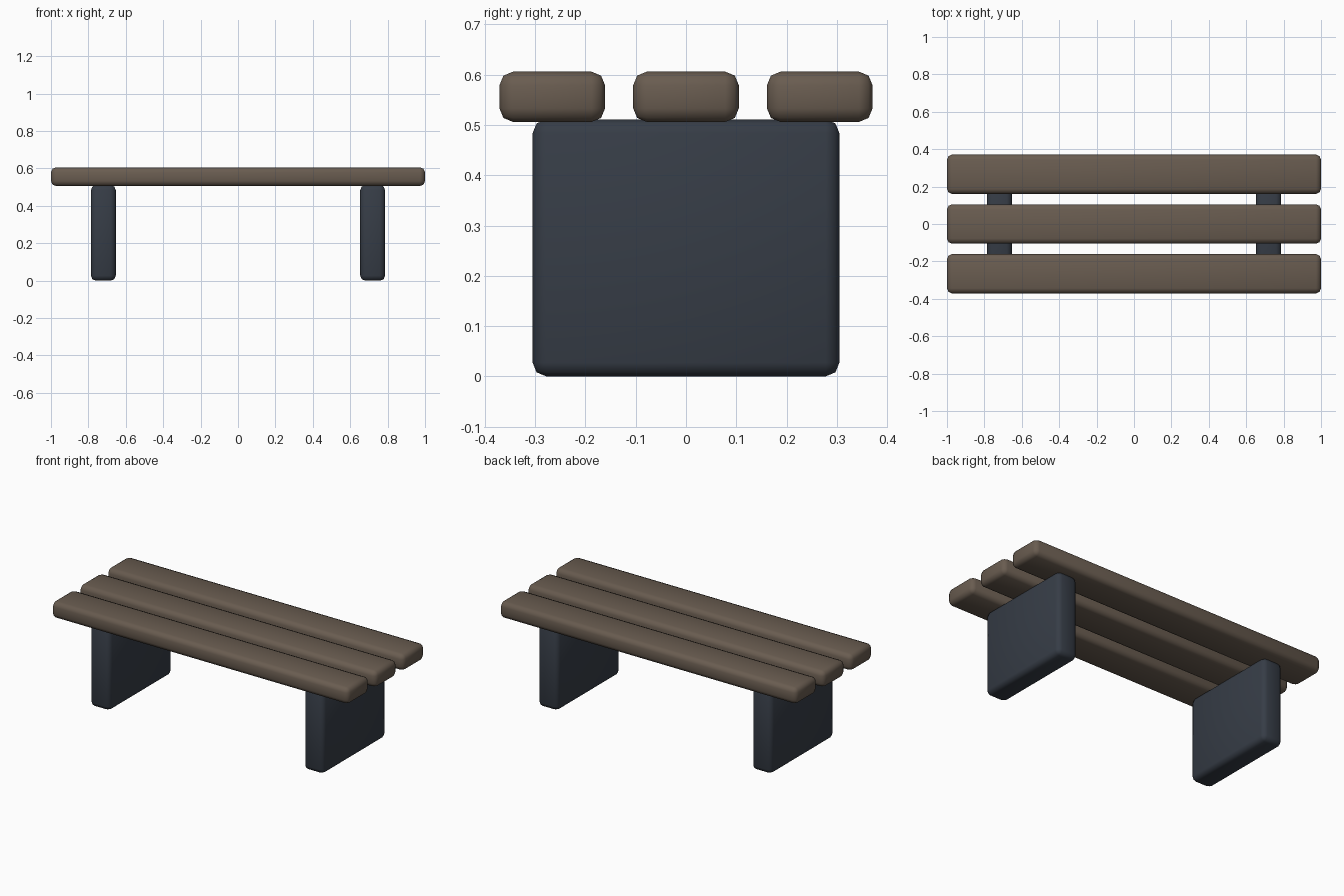
import bpy
import math

if "Cube" in bpy.data.objects:
    bpy.data.objects.remove(bpy.data.objects["Cube"])


def material(name, color):
    m = bpy.data.materials.new(name)
    m.diffuse_color = (*color, 1.0)
    m.use_nodes = True
    m.node_tree.nodes["Principled BSDF"].inputs["Base Color"].default_value = m.diffuse_color
    return m


wood = material("brown wood", (0.141, 0.107, 0.080))
slate = material("dark slate", (0.037, 0.046, 0.062))


def rounded_box(name, center, size, mat, radius=0.027):
    """Box with two-step rounded edges and smooth shading."""
    bpy.ops.mesh.primitive_cube_add(size=1, location=center)
    ob = bpy.context.object
    ob.name = name
    ob.scale = size
    bpy.ops.object.transform_apply(location=False, rotation=False, scale=True)
    bevel = ob.modifiers.new("rounded edges", 'BEVEL')
    bevel.width = radius
    bevel.segments = 2
    bpy.ops.object.modifier_apply(modifier=bevel.name)
    ob.data.materials.append(mat)
    bpy.ops.object.shade_smooth_by_angle(angle=math.radians(50))
    return ob


# Three long seat slats
for label, y in (("front", -0.266), ("middle", 0.0), ("back", 0.266)):
    rounded_box(f"{label}_seat_slat", (0, y, 0.556), (2.0, 0.21, 0.10), wood)

# Two slab legs
for label, x in (("left", -0.72), ("right", 0.72)):
    rounded_box(f"{label}_leg_slab", (x, 0, 0.2555), (0.133, 0.61, 0.511), slate)
